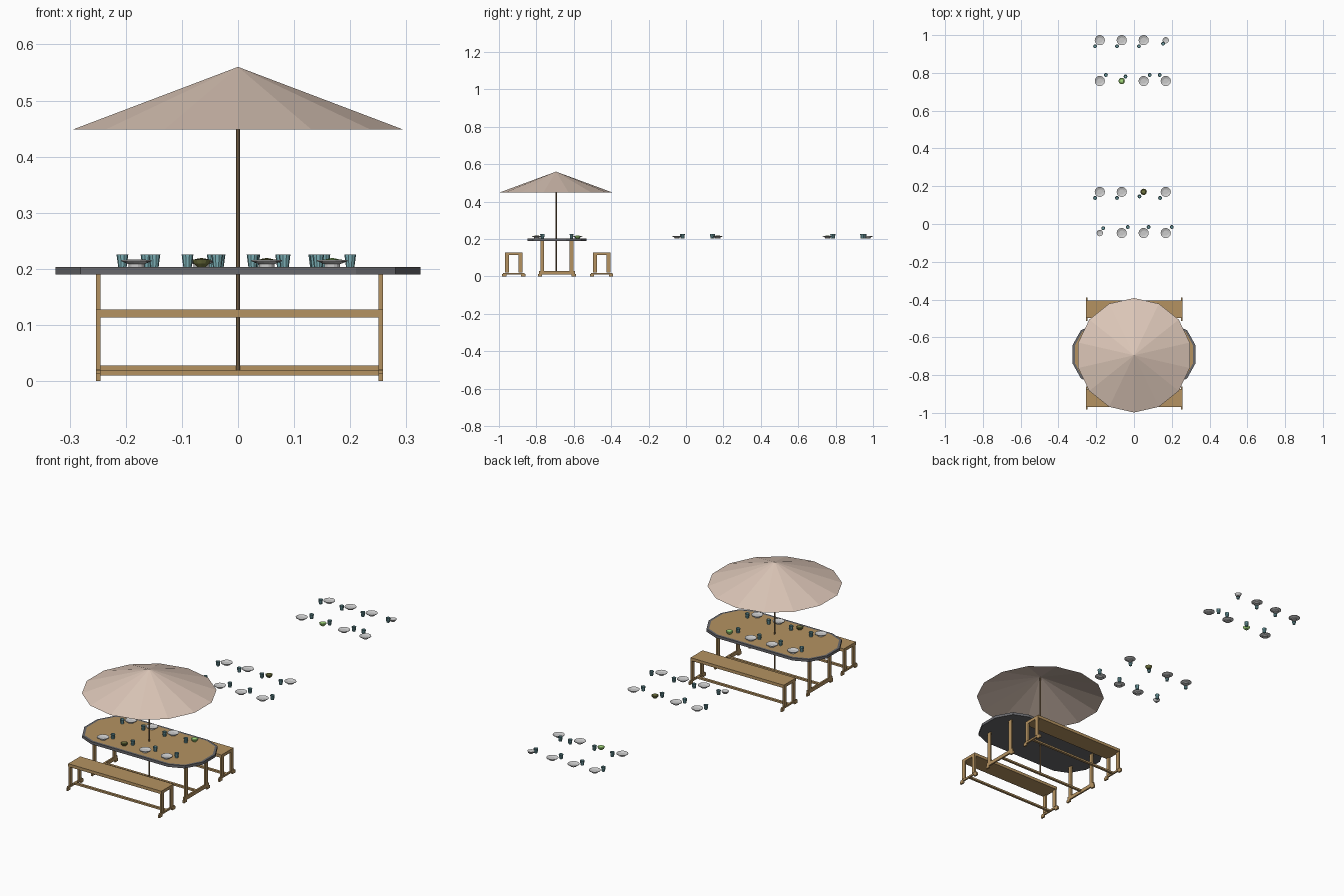
import bpy, bmesh, math
from mathutils import Matrix, Vector

if "Cube" in bpy.data.objects:
    bpy.data.objects.remove(bpy.data.objects["Cube"])

def mat(name, col):
    m = bpy.data.materials.new(name)
    m.diffuse_color = (*col, 1)
    m.use_nodes = True
    m.node_tree.nodes["Principled BSDF"].inputs["Base Color"].default_value = m.diffuse_color
    return m

wood = mat("wood", (0.46, 0.29, 0.12))
pole_wood = mat("pole_wood", (0.25, 0.16, 0.08))
canvas = mat("canvas", (0.72, 0.57, 0.48))
dark = mat("slate", (0.14, 0.14, 0.15))
teal = mat("teal_glass", (0.22, 0.48, 0.52))
green = mat("lettuce", (0.40, 0.75, 0.22))
olive = mat("olive", (0.16, 0.17, 0.05))
white = None

def finish(bm, name, *mats):
    me = bpy.data.meshes.new(name)
    bm.to_mesh(me)
    bm.free()
    ob = bpy.data.objects.new(name, me)
    bpy.context.collection.objects.link(ob)
    for m in mats:
        if m:
            me.materials.append(m)
    return ob

def add_box(bm, x0, x1, y0, y1, z0, z1):
    m = Matrix.Translation(((x0 + x1) / 2, (y0 + y1) / 2, (z0 + z1) / 2))
    bmesh.ops.create_cube(bm, size=1, matrix=m @ Matrix.Diagonal((x1 - x0, y1 - y0, z1 - z0, 1)))

def lathe(name, profile, sides, material, loc=(0, 0, 0), turn=0):
    # spin an (r, z) profile around z
    bm = bmesh.new()
    rings = []
    for r, z in profile:
        if r == 0:
            rings.append([bm.verts.new((0, 0, z))] * sides)
        else:
            a = [turn + 2 * math.pi * i / sides for i in range(sides)]
            rings.append([bm.verts.new((r * math.cos(t), r * math.sin(t), z)) for t in a])
    for lo, hi in zip(rings, rings[1:]):
        for i in range(sides):
            j = (i + 1) % sides
            bm.faces.new(list(dict.fromkeys((lo[i], lo[j], hi[j], hi[i]))))
    ob = finish(bm, name, material)
    ob.location = loc
    return ob

def trestle(name, yc, half, foot_half, top, bar):
    # two end frames with posts, foot rails and pads, joined by a stretcher
    bm = bmesh.new()
    for x in (-0.249, 0.254):
        a, b = x - 0.004, x + 0.004
        add_box(bm, a, b, yc - foot_half + .005, yc + foot_half - .005, 0.010, bar + 0.009)
        for s in (-1, 1):
            p = yc + s * (half - 0.010)
            add_box(bm, a, b, p - 0.010, p + 0.010, 0.02, top)
            f = yc + s * (foot_half - 0.011)
            add_box(bm, a, b, f - 0.011, f + 0.011, 0, 0.014)
    add_box(bm, -0.249, 0.254, yc - 0.006, yc + 0.006, bar, bar + 0.009)
    return finish(bm, name, wood)

TY = -0.69

# Table top: elongated slab with a slate rim and inset wood top
bm = bmesh.new()
ring = []
for side in (1, -1):
    for deg in (-90, -54, -18, 18, 54, 90):
        t = math.radians(deg)
        ring.append(bm.verts.new((side * (0.21 + 0.121 * math.cos(t)), TY + side * 0.158 * math.sin(t), 0.190)))
base = bm.faces.new(ring)
ext = bmesh.ops.extrude_face_region(bm, geom=[base], use_keep_orig=True)
bmesh.ops.translate(bm, vec=(0, 0, 0.013), verts=[v for v in ext["geom"] if isinstance(v, bmesh.types.BMVert)])
top = max(bm.faces, key=lambda f: f.calc_center_median().z)
bmesh.ops.recalc_face_normals(bm, faces=bm.faces[:])
bmesh.ops.inset_region(bm, faces=[top], thickness=0.012)
top.material_index = 1
finish(bm, "table_top", dark, wood)

trestle("table_frame", TY, 0.088, 0.101, 0.192, 0.019)

# Benches
for name, y in (("front_bench", -0.921), ("back_bench", -0.451)):
    trestle(name + "_frame", y, 0.046, 0.062, 0.115, 0.010)
    bm = bmesh.new()
    add_box(bm, -0.253, 0.258, y - 0.047, y + 0.047, 0.113, 0.128)
    finish(bm, name + "_seat", wood)

# Parasol
PY = -0.695
lathe("parasol_canopy", [(0.303, 0.448), (0, 0.56)], 14, canvas, (0, PY, 0), math.pi / 2)
lathe("parasol_pole", [(0, 0.02), (0.004, 0.02), (0.004, 0.555), (0, 0.555)], 8, pole_wood, (0, PY, 0))

# Tableware
PLATE = [(0, 0), (0.014, 0), (0.014, 0.005), (0.027, 0.010), (0.027, 0.012), (0.014, 0.007), (0, 0.007)]
CUP = [(0, 0), (0.0075, 0), (0.0105, 0.022), (0.0092, 0.022), (0.0065, 0.003), (0, 0.003)]
BOWL = [(0, 0), (0.008, 0), (0.014, 0.006), (0.017, 0.013), (0.0155, 0.013), (0.008, 0.010), (0, 0.010)]
SALAD = [(0.015, 0.010), (0.011, 0.014), (0, 0.016)]
XS = (-0.181, -0.065, 0.051, 0.168)

def setting(x, y, kind, cx, cy):
    z = 0.2035
    if kind == "p":
        lathe("plate", PLATE, 14, white, (x, y, z))
    else:
        lathe("bowl", BOWL, 12, {"w": white, "g": green, "o": olive}[kind], (x, y, z))
        if kind != "w":
            lathe("salad", SALAD, 12, green if kind == "g" else olive, (x, y, z))
    lathe("cup", CUP, 10, teal, (x + cx, y + cy, z))

L, R = (-0.025, -0.032), (0.032, 0.032)
# each row: y, dish kinds, cup offsets
rows = [
    (-0.798, "popp", (R, (0.028, 0.028), R, R)),
    (-0.580, "pppg", (L, L, L, L)),
    (-0.048, "wppp", ((0.018, 0.026), R, (0.026, 0.032), R)),
    (0.170, "ppop", (L, L, (-0.022, -0.024), (-0.03, -0.032))),
    (0.757, "pgpp", (R, (0.02, 0.024), R, (-0.032, 0.032))),
    (0.973, "pppw", (L, L, L, (-0.014, -0.018))),
]
for y, kinds, cups in rows:
    for x, k, c in zip(XS, kinds, cups):
        setting(x, y, k, *c)
